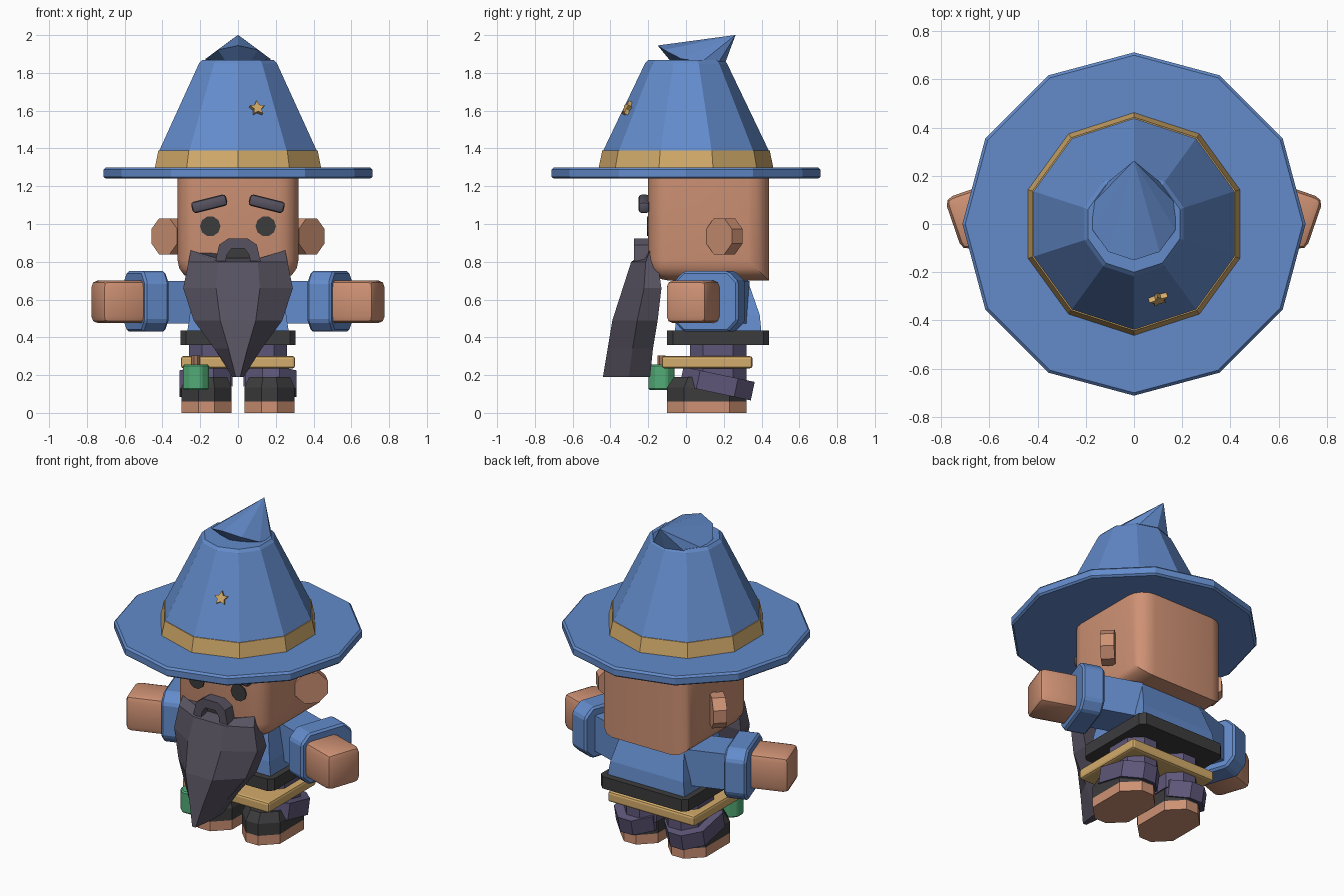
import bpy, bmesh
from math import sin, cos, pi, radians
from mathutils import Matrix, Vector

cube = bpy.data.objects.get("Cube")
if cube:
    bpy.data.objects.remove(cube, do_unlink=True)


def material(name, *rgb):
    m = bpy.data.materials.new(name)
    m.use_nodes = True
    m.diffuse_color = (*rgb, 1)
    m.node_tree.nodes["Principled BSDF"].inputs["Base Color"].default_value = (*rgb, 1)
    return m


BLUE = material("blue cloth", .125, .26, .60)
GOLD = material("gold", .65, .41, .145)
SKIN = material("skin", .62, .285, .175)
SLATE = material("slate hair", .095, .085, .118)
PURPLE = material("purple cloth", .112, .094, .19)
CHARCOAL = material("charcoal", .045, .045, .048)
GREEN = material("green glass", .085, .41, .18)
CORK = material("cork", .36, .18, .11)


def finish(name, bm, mat, matrix=None, bevel=0, segments=1, smooth=False):
    """Turn a bmesh into an object, optionally bevelled and smooth shaded."""
    if bevel:
        bmesh.ops.bevel(bm, geom=bm.edges[:], offset=bevel, segments=segments,
                        profile=.5, affect='EDGES', clamp_overlap=True)
    if matrix:
        bmesh.ops.transform(bm, matrix=matrix, verts=bm.verts[:])
    bmesh.ops.recalc_face_normals(bm, faces=bm.faces[:])
    me = bpy.data.meshes.new(name)
    bm.to_mesh(me)
    bm.free()
    me.materials.append(mat)
    ob = bpy.data.objects.new(name, me)
    bpy.context.collection.objects.link(ob)
    if smooth:
        bpy.ops.object.select_all(action='DESELECT')
        ob.select_set(True)
        bpy.context.view_layer.objects.active = ob
        bpy.ops.object.shade_smooth_by_angle(angle=radians(40))
    return ob


def loft(name, rings, mat, **kw):
    """Skin a list of equal-length point rings and cap both ends."""
    bm = bmesh.new()
    loops = [[bm.verts.new(p) for p in ring] for ring in rings]
    n = len(rings[0])
    for a, b in zip(loops, loops[1:]):
        for i in range(n):
            bm.faces.new((a[i], a[(i + 1) % n], b[(i + 1) % n], b[i]))
    bm.faces.new(loops[0])
    bm.faces.new(loops[-1])
    return finish(name, bm, mat, **kw)


def prism(name, pts, depth, mat, **kw):
    """Extrude a flat outline equally to both sides along z."""
    return loft(name, [[(x, y, z) for x, y in pts] for z in (-depth / 2, depth / 2)], mat, **kw)


def ngon(n, r, start=0.0):
    return [(r * cos(start + 2 * pi * i / n), r * sin(start + 2 * pi * i / n)) for i in range(n)]


def chamfered(w, d, c):
    """Rectangle outline with cut corners."""
    w, d = w / 2, d / 2
    return [(w - c, -d), (w, c - d), (w, d - c), (w - c, d),
            (c - w, d), (-w, d - c), (-w, c - d), (c - w, -d)]


def box(name, size, loc, mat, rot=None, **kw):
    w, d, h = (s / 2 for s in size)
    m = Matrix.Translation(loc) @ (rot or Matrix())
    return prism(name, [(-w, -d), (w, -d), (w, d), (-w, d)], 2 * h, mat, matrix=m, **kw)


def facing(loc, normal):
    """Matrix that turns local z toward a direction, keeping local y upward."""
    return Matrix.Translation(loc) @ Vector(normal).to_track_quat('Z', 'Y').to_matrix().to_4x4()


def turned(name, profile, n, mat, **kw):
    """Stack of regular polygons given as (radius, height)."""
    return loft(name, [[(x, y, z) for x, y in ngon(n, r, pi / 2)] for r, z in profile], mat, **kw)


# Hat
turned("hat_brim", [(.70, 1.24), (.712, 1.25), (.712, 1.288), (.70, 1.30)], 12, BLUE)
turned("hat_band", [(.463, 1.295), (.443, 1.39)], 10, GOLD)
turned("hat_crown", [(.44, 1.385), (.217, 1.85), (.20, 1.867)], 10, BLUE)
lower, rim, tip = [], [], []
for i in range(10):
    a = 2 * pi * i / 10
    lower.append((.11 * sin(a), .03 - .11 * cos(a), 1.86))
    rim.append((.18 * sin(a), .03 - .18 * cos(a), 1.86 + .085 * max(0, cos(a)) ** 1.5))
    tip.append((.002 * sin(a), .26 - .002 * cos(a), 2.0))
loft("hat_bent_tip", [lower, rim, tip], BLUE)

# Star on the hat
star = []
for i in range(10):
    r = .021 if i % 2 else .042
    star.append((r * cos(pi / 2 + i * pi / 5), r * sin(pi / 2 + i * pi / 5)))
n = Vector((sin(pi / 10) * .9, -cos(pi / 10) * .9, .44))
prism("hat_star", star, .03, GOLD, matrix=facing((.1, -.308, 1.61), n))

# Head with soft corners, the lower back edge left sharp
bm = bmesh.new()
bmesh.ops.create_cube(bm, size=1)
bmesh.ops.transform(bm, verts=bm.verts[:], matrix=Matrix.Translation((0, .12, .985))
                    @ Matrix.Diagonal((.64, .64, .57, 1)))
soft = []
for e in bm.edges:
    mid = (e.verts[0].co + e.verts[1].co) / 2
    if mid.z < 1.1 and not (mid.z < .8 and mid.y > .4):
        soft.append(e)
bmesh.ops.bevel(bm, geom=soft, offset=.11, segments=4, profile=.5, affect='EDGES')
finish("head", bm, SKIN, smooth=True)

for s, side in ((1, "left"), (-1, "right")):
    # Face
    n = Vector((s * .707, -.707, 0))
    prism(side + "_ear", ngon(8, .103, pi / 8), .08, SKIN,
          matrix=facing(Vector((s * .39, .175, .935)) - n * .04, n))
    prism(side + "_eye", ngon(10, .054), .009, CHARCOAL,
          matrix=facing((s * .147, -.202, .988), (0, -1, 0)))
    box(side + "_eyebrow", (.19, .06, .062), (s * .152, -.222, 1.107), SLATE,
        rot=Matrix.Rotation(s * radians(14), 4, 'Y'), bevel=.018, segments=2, smooth=True)

    # Arm, pointing outward and slightly forward
    axis = Vector((s * .945, -.326, 0))
    turn = Matrix.Rotation(-s * radians(19), 4, 'Z')
    box(side + "_sleeve", (.32, .22, .225), (s * .33, .18, .587), BLUE, rot=turn)
    prism(side + "_sleeve_cuff", chamfered(.36, .32, .055), .135, BLUE,
          matrix=facing((s * .487, .125, .59), axis), bevel=.012)
    box(side + "_hand", (.27, .23, .226), (s * .622, .04, .588), SKIN, rot=turn,
        bevel=.035, segments=2, smooth=True)

    # Leg and foot
    at = Matrix.Translation
    prism(side + "_leg", chamfered(.23, .30, .07), .24, PURPLE, matrix=at((s * .145, .17, .26)))
    prism(side + "_trouser_cuff", chamfered(.27, .385, .09), .10, PURPLE,
          matrix=at((s * .175, .165, .155)) @ Matrix.Rotation(radians(-12), 4, 'X'))
    shoe = [(1, .06), (1, .135), (.82, .19)]
    loft(side + "_shoe", [[(s * .167 + x * k, .11 + y * k, z) for x, y in chamfered(.265, .42, .09)]
                          for k, z in shoe], CHARCOAL)
    prism(side + "_foot", chamfered(.265, .42, .09), .062, SKIN, matrix=at((s * .167, .11, .031)))

# Torso and belts
torso = []
for w, y0, y1, z in ((.27, -.06, .40, .42), (.255, -.05, .39, .52), (.21, .0, .32, .72)):
    torso.append([(-w, y0, z), (w, y0, z), (w, y1, z), (-w, y1, z)])
loft("torso", torso, BLUE)
prism("dark_belt", chamfered(.61, .54, .03), .075, CHARCOAL, matrix=Matrix.Translation((0, .17, .398)))
box("gold_belt", (.605, .48, .065), (0, .112, .268), GOLD, bevel=.014, segments=2)

# Bottle hanging from the belt
bottle = Matrix.Translation((-.223, -.13, .188))
prism("bottle", ngon(8, .074, pi / 8), .135, GREEN, matrix=bottle, bevel=.008)
prism("bottle_cork", ngon(8, .024, pi / 8), .06, CORK, matrix=Matrix.Translation((-.223, -.13, .275)))

# Beard: half width, front depth, back depth, height
beard = []
for w, f, b, z in ((.25, -.22, -.17, .86), (.262, -.29, -.15, .80), (.29, -.335, -.13, .66),
                   (.235, -.39, -.15, .49), (.125, -.415, -.175, .34), (.03, -.44, -.19, .19)):
    m = f * .45 + b * .55
    # The top ring dips between its raised outer corners
    dip = .045 if z > .85 else 0
    beard.append([(-w, b, z), (-w, m, z), (-.4 * w, f, z - dip), (.4 * w, f, z - dip),
                  (w, m, z), (w, b, z), (.4 * w, b, z - dip), (-.4 * w, b, z - dip)])
loft("beard", beard, SLATE)

# Moustache arch with the mouth inside it
half = [(.12, .80), (.10, .89), (.05, .924)]
inner = [(.035, .87), (.06, .835), (.065, .80)]
right_half = half + [(-x, z) for x, z in reversed(half)]
arch = right_half + [(-x, z) for x, z in reversed(inner)] + inner
prism("moustache", arch, .08, SLATE, matrix=facing((0, -.235, 0), (0, -1, 0)))
box("mouth", (.13, .009, .08), (0, -.212, .835), CHARCOAL)
